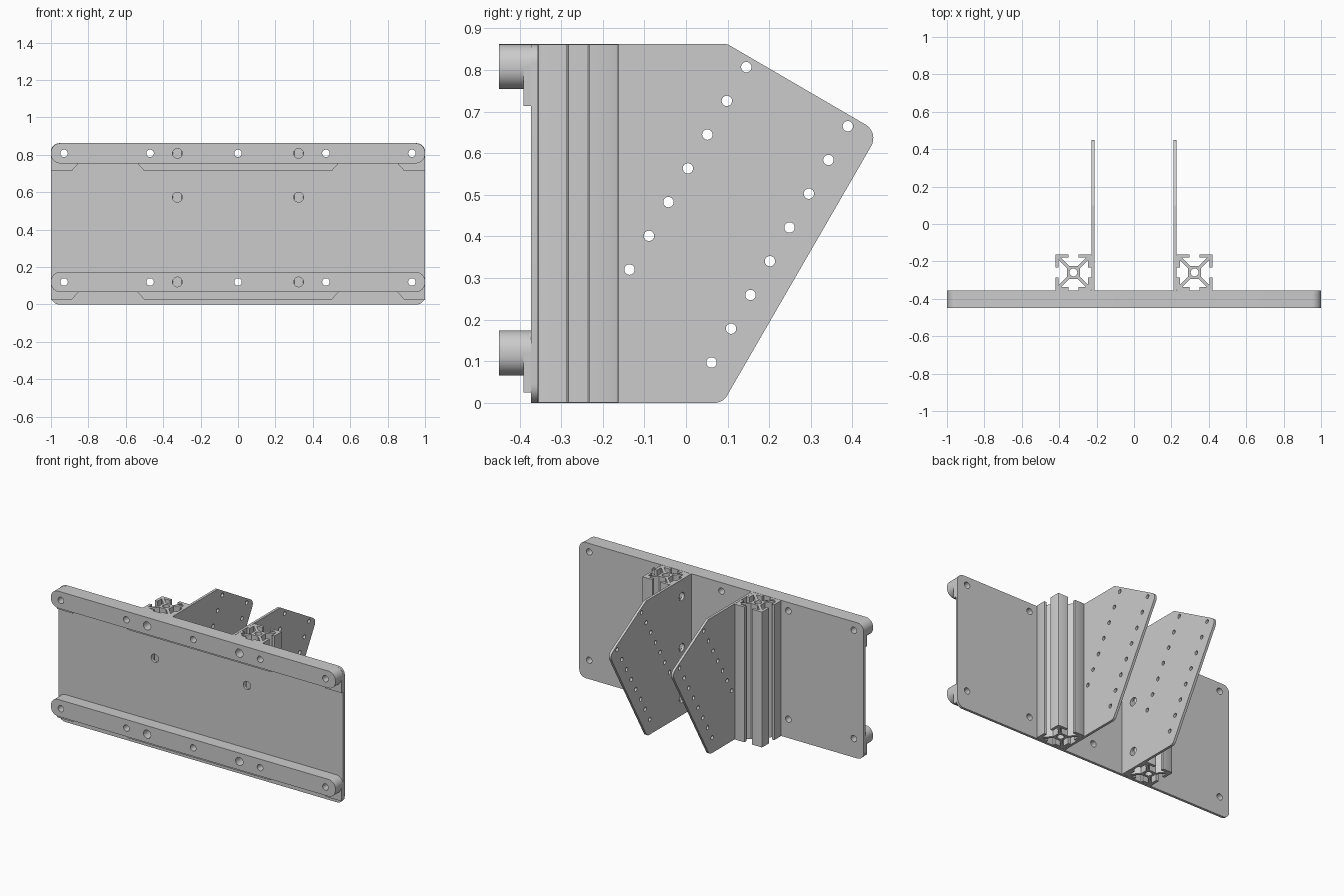
import bpy, math
from mathutils import Vector

if "Cube" in bpy.data.objects:
    bpy.data.objects.remove(bpy.data.objects["Cube"], do_unlink=True)

metal = bpy.data.materials.new("plain grey metal")
metal.use_nodes = True
grey = (0.6, 0.6, 0.6, 1)
metal.diffuse_color = grey
metal.node_tree.nodes["Principled BSDF"].inputs["Base Color"].default_value = grey

FRONT = (math.pi / 2, 0, 0)            # drawn in x, z; thickness along y
SIDE = (math.pi / 2, 0, math.pi / 2)   # drawn in y, z; thickness along x
FLAT = (0, 0, 0)                       # drawn in x, y; thickness along z


def rounded(corners, radii, steps=8):
    """Outline of a counter-clockwise convex polygon with a fillet at each corner."""
    out = []
    n = len(corners)
    for i, r in enumerate(radii):
        p = Vector(corners[i])
        if r == 0:
            out.append(p)
            continue
        a = (Vector(corners[i - 1]) - p).normalized()
        b = (Vector(corners[(i + 1) % n]) - p).normalized()
        half = math.acos(a.dot(b)) / 2
        centre = p + (a + b).normalized() * (r / math.sin(half))
        first = p + a * (r / math.tan(half)) - centre
        begin = math.atan2(first.y, first.x)
        sweep = math.pi - 2 * half
        for k in range(steps + 1):
            t = begin + sweep * k / steps
            out.append(centre + Vector((math.cos(t), math.sin(t))) * r)
    return out


def rect(x0, z0, x1, z1, r):
    return rounded([(x0, z0), (x1, z0), (x1, z1), (x0, z1)], [r] * 4)


def circle(x, y, r, n=24):
    return [(x + r * math.cos(2 * math.pi * k / n),
             y + r * math.sin(2 * math.pi * k / n)) for k in range(n)]


def slab(name, outline, holes, thickness, location, rotation):
    """Extrude an outline with holes into a mesh object."""
    curve = bpy.data.curves.new(name, 'CURVE')
    curve.dimensions = '2D'
    curve.fill_mode = 'BOTH'
    curve.extrude = thickness / 2
    for loop in [outline] + holes:
        spline = curve.splines.new('POLY')
        spline.points.add(len(loop) - 1)
        for point, co in zip(spline.points, loop):
            point.co = (co[0], co[1], 0, 1)
        spline.use_cyclic_u = True
    obj = bpy.data.objects.new(name, curve)
    bpy.context.collection.objects.link(obj)
    obj.location = location
    obj.rotation_euler = rotation
    bpy.ops.object.select_all(action='DESELECT')
    obj.select_set(True)
    bpy.context.view_layer.objects.active = obj
    bpy.ops.object.convert(target='MESH')
    obj = bpy.context.view_layer.objects.active
    obj.data.materials.clear()
    obj.data.materials.append(metal)
    bpy.ops.object.shade_smooth_by_angle(angle=math.radians(30))


# Bolt holes shared by the rails and the back plate
def bolt_row(z):
    return ([circle(x, z, 0.02) for x in (-0.93, -0.47, 0, 0.47, 0.93)]
            + [circle(x, z, 0.026) for x in (-0.324, 0.324)])


low, high = 0.12, 0.808

# Back plate
slab("back_plate", rect(-1, 0, 1, 0.862, 0.045),
     bolt_row(low) + bolt_row(high) + [circle(s * 0.324, 0.573, 0.026) for s in (-1, 1)],
     0.016, (0, -0.364, 0), FRONT)

# Front rails with thin chamfered pads below each one
for label, z in (("lower", low), ("upper", high)):
    bottom = z - 0.054
    slab(label + "_rail", rect(-1, bottom, 1, z + 0.054, 0.05), bolt_row(z),
         0.078, (0, -0.411, 0), FRONT)
    foot, top = z - 0.095, bottom + 0.003
    slab(label + "_middle_pad",
         [(-0.5, foot), (0.5, foot), (0.54, top), (-0.54, top)],
         [], 0.018, (0, -0.381, 0), FRONT)
    for side, s in (("left", 1), ("right", -1)):
        slab(f"{label}_{side}_end_pad",
             [(s * 0.89, foot), (s, foot), (s, z), (s * 0.96, z - 0.03),
              (s * 0.94, top), (s * 0.85, top)], [], 0.018, (0, -0.381, 0), FRONT)

# Slotted extrusion profile: one side turned four times around the hub
quarter = [(-0.0265, 0.097), (-0.0265, 0.079), (-0.067, 0.079), (-0.023, 0.035),
           (0.023, 0.035), (0.067, 0.079), (0.0265, 0.079), (0.0265, 0.097),
           (0.091, 0.097), (0.095, 0.095), (0.097, 0.091)]
profile = []
for turn in range(4):
    c, s = round(math.cos(turn * math.pi / 2)), round(math.sin(turn * math.pi / 2))
    profile += [(x * c + y * s, y * c - x * s) for x, y in quarter]

# Gusset outline with two slanted hole rows and bolt holes into the extrusion
gusset = rounded([(-0.356, 0), (0.0885, 0), (0.464, 0.65), (0.1, 0.862), (-0.356, 0.862)],
                 [0, 0.035, 0.038, 0.012, 0])
step = Vector((-0.0468, -0.0811))
gusset_holes = [circle(-0.259, z, 0.026) for z in (0.106, 0.43, 0.754)]
for start, count in (((0.145, 0.807), 7), ((0.389, 0.665), 8)):
    gusset_holes += [circle(*(Vector(start) + step * k), 0.0125) for k in range(count)]

for side, s in (("left", 1), ("right", -1)):
    slab(side + "_extrusion", profile, [circle(0, 0, 0.021)], 0.86,
         (s * 0.324, -0.259, 0.431), FLAT)
    slab(side + "_gusset", gusset, gusset_holes, 0.016, (s * 0.219, 0, 0), SIDE)
